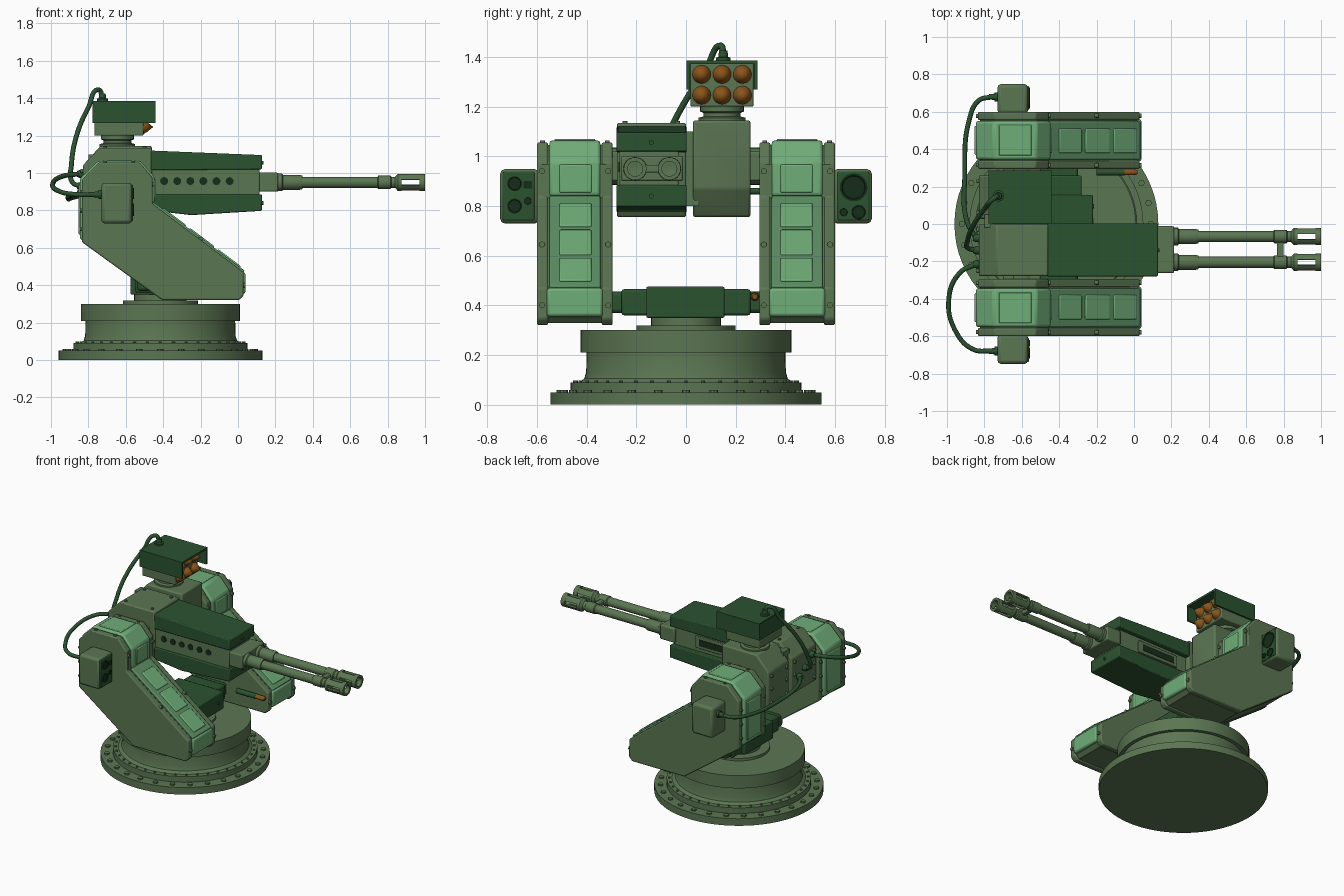
import bpy, bmesh
from math import sin, cos, pi, radians
from mathutils import Vector, Matrix

if "Cube" in bpy.data.objects:
    bpy.data.objects.remove(bpy.data.objects["Cube"])


def mat(name, r, g, b):
    m = bpy.data.materials.new(name)
    m.diffuse_color = (r, g, b, 1)
    m.use_nodes = True
    m.node_tree.nodes["Principled BSDF"].inputs["Base Color"].default_value = m.diffuse_color
    return m


OLIVE = mat("olive", .105, .18, .085)
DARK = mat("dark_green", .024, .085, .03)
LIGHT = mat("light_green", .16, .42, .19)
MID = mat("mid_green", .11, .28, .13)
BLACK = mat("shadow_green", .008, .025, .01)
ORANGE = mat("orange", .26, .09, .01)


def finish(name, bm, m, bevel=0):
    bmesh.ops.remove_doubles(bm, verts=bm.verts, dist=1e-5)
    bmesh.ops.recalc_face_normals(bm, faces=bm.faces)
    me = bpy.data.meshes.new(name)
    bm.to_mesh(me)
    bm.free()
    for p in me.polygons:
        p.use_smooth = True
    me.set_sharp_from_angle(angle=radians(32))
    me.materials.append(m)
    ob = bpy.data.objects.new(name, me)
    bpy.context.collection.objects.link(ob)
    if bevel:
        b = ob.modifiers.new("bevel", 'BEVEL')
        b.width, b.segments, b.limit_method = bevel, 2, 'ANGLE'
    return ob


def prism(name, pts, y0, y1, m, bevel=0):
    """Extrude an x-z profile between two y values."""
    bm = bmesh.new()
    f = bm.faces.new([bm.verts.new((x, y0, z)) for x, z in pts])
    r = bmesh.ops.extrude_face_region(bm, geom=[f])
    bmesh.ops.translate(bm, vec=(0, y1 - y0, 0), verts=[v for v in r['geom'] if isinstance(v, bmesh.types.BMVert)])
    return finish(name, bm, m, bevel)


def box(name, x0, x1, y0, y1, z0, z1, m, bevel=0):
    return prism(name, [(x0, z0), (x1, z0), (x1, z1), (x0, z1)], y0, y1, m, bevel)


def frame(origin, axis):
    return Matrix.Translation(origin) @ Vector((0, 0, 1)).rotation_difference(Vector(axis)).to_matrix().to_4x4()


def lathe(name, prof, origin, axis, m, seg=32, bevel=0):
    """Revolve (radius, height) points about an axis."""
    bm, M = bmesh.new(), frame(origin, axis)
    rings = [[bm.verts.new(M @ Vector((max(r, 1e-6) * cos(2*pi*i/seg), max(r, 1e-6) * sin(2*pi*i/seg), h)))
              for i in range(seg)] for r, h in prof]
    for a, b in zip(rings, rings[1:]):
        for i in range(seg):
            bm.faces.new((a[i], a[(i+1) % seg], b[(i+1) % seg], b[i]))
    return finish(name, bm, m, bevel)


def cyls(name, centers, axis, r, depth, m, seg=12):
    """Many identical cylinders in one object."""
    bm = bmesh.new()
    for c in centers:
        bmesh.ops.create_cone(bm, cap_ends=True, segments=seg, radius1=r, radius2=r, depth=depth, matrix=frame(c, axis))
    return finish(name, bm, m)


def cable(name, pts, r=.013):
    cu = bpy.data.curves.new(name, 'CURVE')
    cu.dimensions, cu.bevel_depth, cu.bevel_resolution, cu.use_fill_caps = '3D', r, 3, True
    s = cu.splines.new('BEZIER')
    s.bezier_points.add(len(pts) - 1)
    for b, p in zip(s.bezier_points, pts):
        b.co, b.handle_left_type, b.handle_right_type = p, 'AUTO', 'AUTO'
    cu.materials.append(DARK)
    bpy.context.collection.objects.link(bpy.data.objects.new(name, cu))


# Round base
CX = -.415
lathe("base", [(0, 0), (.545, 0), (.545, .05), (.465, .05), (.465, .09), (.43, .09), (.41, .105), (.402, .13),
               (.4, .21), (.425, .21), (.425, .3), (0, .3)], (CX, 0, 0), (0, 0, 1), OLIVE, 64)
for nm, n, rad, z, r in (("flange_bolts", 28, .505, .053, .017), ("collar_bolts", 40, .447, .091, .007)):
    cyls(nm, [(CX + rad*cos(2*pi*i/n), rad*sin(2*pi*i/n), z) for i in range(n)], (0, 0, 1), r, .014, OLIVE, 8)
lathe("turntable", [(0, .29), (.2, .29), (.2, .318), (.14, .318), (.14, .36), (0, .36)], (CX, 0, 0), (0, 0, 1), OLIVE, 48)

# Yoke crossbar
box("crossbar_block", -.575, -.22, -.16, .155, .35, .475, DARK, .006)
box("crossbar_beam", -.55, -.28, -.26, .26, .36, .465, DARK, .01)
box("crossbar_ends", -.54, -.3, -.32, .32, .37, .455, DARK, .015)
cyls("crossbar_bolts", [(-.22, y, .41) for y in (-.095, .095)], (1, 0, 0), .011, .012, DARK)

# Side arms with flanges, armour strip and sensor pods
ARM = [(-.834, .63), (-.834, .965), (-.745, 1.056), (-.525, 1.056), (-.457, .976), (-.457, .836),
       (.03, .47), (.03, .345), (.005, .32), (-.405, .32)]


def strip(name, a, b, t0, t1, y0, y1, h0, h1, m, bevel):
    """Plate lying on the edge a-b of the arm profile."""
    a, b = Vector(a), Vector(b)
    d = b - a
    n = Vector((-d.y, d.x)).normalized()
    p, q = a + d*t0, a + d*t1
    prism(name, [p + n*h0, q + n*h0, q + n*h1, p + n*h1], y0, y1, m, bevel)


CAP = [(-.82, .63), (-.846, .65), (-.846, .97), (-.75, 1.064), (-.52, 1.064), (-.446, .98), (-.446, .842),
       (-.47, .83), (-.56, .95), (-.75, .95)]
for s, side in ((-1, "front"), (1, "rear")):
    prism(side + "_arm_body", [(CX + (x-CX)*.975, .65 + (z-.65)*.975) for x, z in ARM], s*.32, s*.58, OLIVE)
    prism(side + "_arm_inner_flange", ARM, s*.295, s*.34, OLIVE, .008)
    prism(side + "_arm_outer_flange", ARM, s*.555, s*.6, OLIVE, .008)
    prism(side + "_arm_cap", CAP, s*.345, s*.55, LIGHT, .012)
    strip(side + "_slope_plate", ARM[5], ARM[6], 0, 1, s*.345, s*.55, -.03, .01, MID, .006)
    strip(side + "_toe_plate", ARM[6], ARM[7], 0, .92, s*.335, s*.56, -.03, .01, LIGHT, .012)
    strip(side + "_face_panel", ARM[4], ARM[5], .07, .87, s*.38, s*.51, 0, .018, LIGHT, .005)
    strip(side + "_crown_panel", ARM[2], ARM[3], .1, .9, s*.365, s*.53, 0, .014, LIGHT, .005)
    strip(side + "_back_panel", ARM[0], ARM[1], .12, .92, s*.37, s*.525, 0, .018, LIGHT, .005)
    for i, (t0, t1) in enumerate(((.1, .35), (.39, .66), (.7, .95))):
        strip(side + "_slope_panel_%d" % i, ARM[5], ARM[6], t0, t1, s*.38, s*.51, 0, .017, LIGHT, .006)
    cyls(side + "_arm_face_bolts", [(x, s*y, z) for y in (.313, .58) for x, z in ((-.456, .94), (-.2, .645), (.03, .4))],
         (1, 0, 0), .012, .02, OLIVE)
    cyls(side + "_arm_back_bolts", [(-.835, s*y, z) for y in (.317, .578) for z in (.7, .8, .9)],
         (1, 0, 0), .01, .02, OLIVE)
    cyls(side + "_arm_top_bolts", [(x, s*y, 1.056) for y in (.317, .578) for x in (-.71, -.56)], (0, 0, 1), .01, .014, OLIVE)
    box(side + "_pod", -.73, -.567, s*.59, s*.748, .73, .948, OLIVE, .018)
    box(side + "_pod_face", -.58, -.562, s*.61, s*.738, .742, .938, DARK, .005)
    lathe(side + "_pod_gland", [(0, 0), (.024, 0), (.024, .02), (.017, .02), (.014, .05), (0, .05)],
          (-.725, s*.68, .885), (-1, 0, 0), DARK, 16)
    # trunnion
    lathe(side + "_trunnion", [(0, .2), (.075, .2), (.075, .31), (0, .31)], (-.6, 0, .96), (0, s, 0), OLIVE, 32)
    box(side + "_trunnion_block", -.7, -.5, s*.25, s*.305, .9, 1.02, OLIVE, .008)

for nm, y, z, r in (("pod_lens_a", -.69, .89, .03), ("pod_lens_b", -.69, .8, .03), ("pod_lens_c", -.637, .82, .016),
                    ("pod_main_lens", .675, .875, .056), ("pod_lens_d", .635, .775, .017), ("pod_lens_e", .695, .775, .03)):
    lathe(nm, [(0, 0), (r, 0), (r, .007), (r*.85, .007), (r*.8, .003), (0, .003)], (-.564, y, z), (1, 0, 0), BLACK, 24)
box("pod_window", -.565, -.557, -.655, -.62, .87, .9, BLACK)

# Small marker lamp beside the rear arm toe
lathe("lamp_tube", [(0, 0), (.018, 0), (.018, .15), (0, .15)], (-.2, .277, .435), (1, 0, 0), DARK, 16)
lathe("lamp_tip", [(0, 0), (.016, 0), (.016, .055), (.01, .068), (0, .068)], (-.05, .277, .435), (1, 0, 0), ORANGE, 16)

# Centre housings
HOUSE = [(-.83, .79), (-.83, 1.04), (-.735, 1.145), (-.46, 1.145), (-.46, .87), (-.53, .755), (-.78, .755)]
prism("mount_housing", HOUSE, .028, .26, OLIVE, .01)
prism("gun_housing", [(x, min(z, 1.135)) for x, z in HOUSE], -.278, .0, OLIVE, .008)
box("housing_core", -.8, -.49, -.02, .05, .8, 1.1, OLIVE)
cyls("housing_bolts", [(-.832, y, z) for y in (-.25, -.03, .06, .23) for z in (.82, .92, 1.01)], (1, 0, 0), .011, .02, OLIVE)
cyls("housing_top_bolts", [(x, y, 1.136) for x in (-.71, -.5) for y in (-.245, -.035)], (0, 0, 1), .01, .012, OLIVE)

# Gun body and shrouds
box("gun_body", -.47, .115, -.268, -.03, .86, 1.03, OLIVE, .006)
prism("upper_shroud", [(-.465, 1.015), (-.465, 1.12), (.128, 1.096), (.128, 1.02)], -.28, .003, DARK, .006)
prism("lower_shroud", [(-.465, .885), (.128, .885), (.128, .798), (-.25, .775), (-.465, .8)], -.28, .003, DARK, .006)
cyls("vent_holes", [(-.395 + .07*i, y, .957) for i in range(6) for y in (-.268,)], (0, 1, 0), .021, .008, BLACK, 20)
box("ejection_frame", -.38, -.06, -.035, -.018, .91, .995, OLIVE, .004)
box("ejection_port", -.35, -.09, -.03, -.015, .93, .975, BLACK)
cyls("shroud_bolts", [(.13, y, z) for y in (-.14,) for z in (1.055, .84)], (1, 0, 0), .01, .012, DARK)
box("barrel_block", .1, .215, -.262, -.012, .9, 1.002, OLIVE, .008)

# Twin barrels with slotted muzzles
for y, nm in ((-.067, "rear"), (-.205, "front")):
    lathe(nm + "_barrel", [(0, .2), (.047, .2), (.047, .235), (.04, .24), (.04, .33), (.036, .345), (.03, .345), (.03, .745),
                           (.036, .75), (.036, .815), (.03, .82), (.03, .84), (.046, .855), (.046, .875), (.014, .875),
                           (0, .87)], (0, y, .95), (1, 0, 0), OLIVE, 24)
    lathe(nm + "_muzzle_ring", [(.03, .97), (.046, .97), (.046, 1), (.03, 1), (.03, .97)], (0, y, .95), (1, 0, 0), OLIVE, 24)
    bm = bmesh.new()
    for k in range(4):
        loop = [(r, pi/4 + k*pi/2 + d) for r, ds in ((.046, (-.46, 0, .46)), (.03, (.36, 0, -.36))) for d in ds]
        ends = [[bm.verts.new((x, y + r*cos(a), .95 + r*sin(a))) for r, a in loop] for x in (.87, .975)]
        for e in ends:
            bm.faces.new(e)
        for i in range(6):
            bm.faces.new((ends[0][i], ends[0][(i+1) % 6], ends[1][(i+1) % 6], ends[1][i]))
    finish(nm + "_muzzle_posts", bm, OLIVE)
box("barrel_link", .765, .8, -.19, -.08, .935, .965, OLIVE, .005)

# Rocket launcher on top
LY = .145
lathe("launcher_pivot", [(0, 1.13), (.095, 1.13), (.095, 1.155), (.075, 1.16), (.075, 1.175), (.088, 1.18), (.088, 1.205),
                         (0, 1.205)], (-.645, LY, 0), (0, 0, 1), OLIVE, 32)
box("launcher_box", -.768, -.505, .018, .272, 1.2, 1.375, OLIVE, .006)
box("launcher_roof", -.775, -.442, .003, .287, 1.372, 1.386, DARK)
for nm, y0 in (("front", .003), ("rear", .275)):
    prism("launcher_cheek_" + nm, [(-.775, 1.268), (-.5, 1.268), (-.442, 1.268), (-.442, 1.38), (-.775, 1.38)],
          y0, y0 + .012, DARK)
box("launcher_back", -.777, -.76, .003, .287, 1.268, 1.38, DARK)
for i in range(3):
    for z in (1.33, 1.246):
        lathe("rocket", [(0, -.03), (.037, -.03), (.037, .004), (.026, .022), (0, .055)],
              (-.508, LY + (i-1)*.082, z), (1, 0, 0), ORANGE, 20)
lathe("launcher_gland", [(0, 1.38), (.03, 1.38), (.03, 1.397), (.02, 1.4), (.017, 1.425), (0, 1.425)],
      (-.725, .15, 0), (0, 0, 1), DARK, 16)

# Cables and their sockets on the housing
for nm, y, z in (("a", -.14, .93), ("b", -.215, .995), ("c", -.075, .89)):
    lathe("socket_" + nm, [(0, 0), (.022, 0), (.022, .02), (.016, .035), (0, .035)], (-.825, y, z), (-1, 0, 0), DARK, 16)
cable("launcher_cable", [(-.725, .15, 1.41), (-.745, .14, 1.445), (-.80, .08, 1.35), (-.86, -.01, 1.21), (-.89, -.09, 1.05),
                         (-.885, -.13, .95), (-.845, -.14, .93)])
cable("front_pod_cable", [(-.845, -.215, .995), (-.93, -.26, .985), (-.99, -.4, .945), (-.95, -.58, .9), (-.86, -.67, .885),
                          (-.76, -.68, .885)])
cable("rear_pod_cable", [(-.76, .68, .885), (-.83, .66, .88), (-.88, .56, .87), (-.905, .25, .86), (-.895, .02, .88),
                         (-.845, -.075, .89)])
